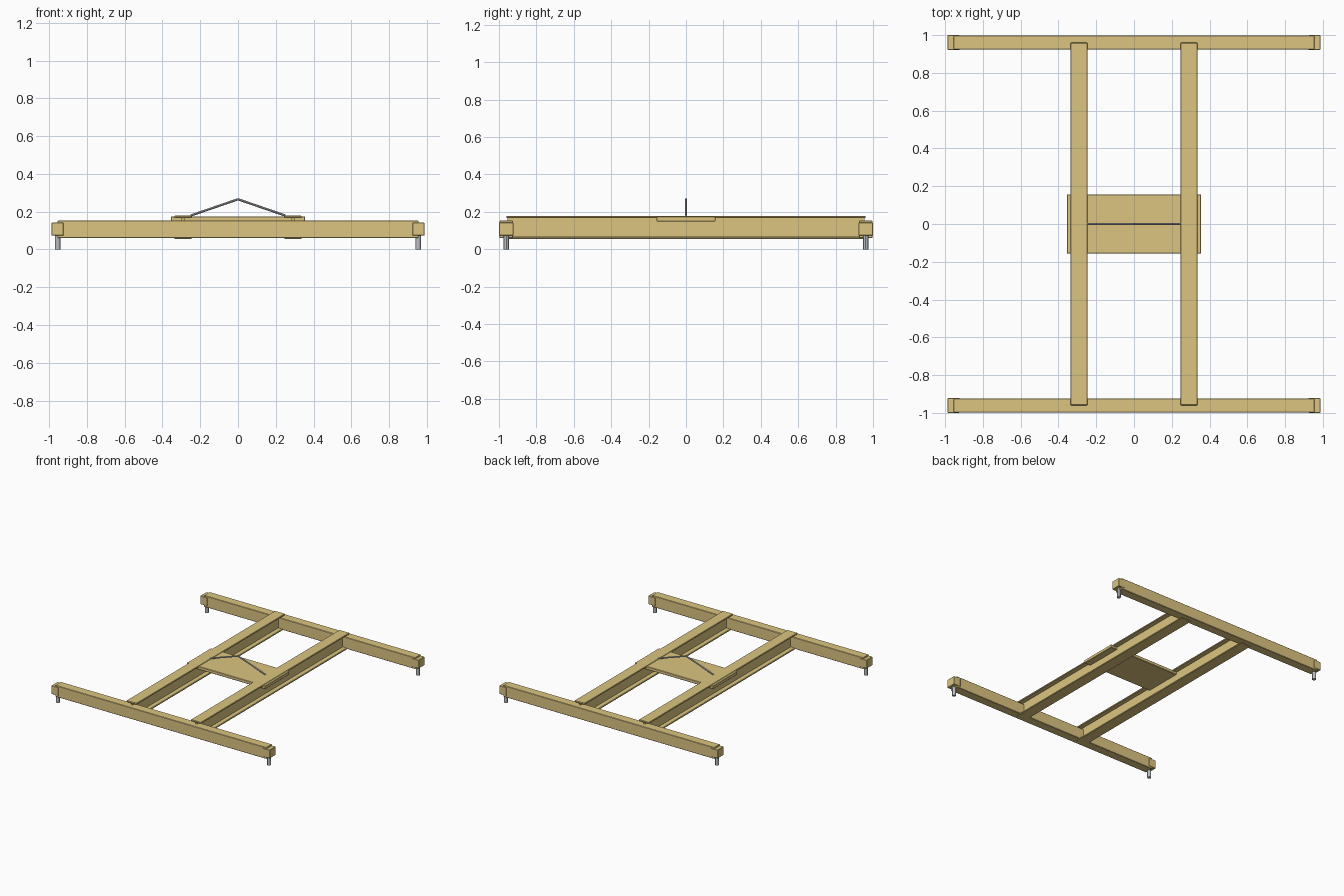
import bpy
from math import atan2, hypot
from mathutils import Vector

if "Cube" in bpy.data.objects:
    bpy.data.objects.remove(bpy.data.objects["Cube"])

gold = bpy.data.materials.new("gold_paint")
gold.diffuse_color = (0.72, 0.56, 0.22, 1)
gold.use_nodes = True
gold.node_tree.nodes["Principled BSDF"].inputs["Base Color"].default_value = gold.diffuse_color
steel = bpy.data.materials.new("steel")
steel.diffuse_color = (0.5, 0.52, 0.54, 1)
steel.use_nodes = True
steel.node_tree.nodes["Principled BSDF"].inputs["Base Color"].default_value = steel.diffuse_color


def box(name, lo, hi, bevel=0.003):
    lo, hi = Vector(lo), Vector(hi)
    bpy.ops.mesh.primitive_cube_add(size=1, location=(lo + hi) / 2)
    ob = bpy.context.object
    ob.name = name
    ob.scale = hi - lo
    bpy.ops.object.transform_apply(location=False, rotation=False, scale=True)
    ob.data.materials.append(gold)
    if bevel:
        mod = ob.modifiers.new("edge", 'BEVEL')
        mod.width = bevel
        mod.segments = 1
    return ob


def rod(name, a, b, radius, sides=12):
    a, b = Vector(a), Vector(b)
    d = b - a
    bpy.ops.mesh.primitive_cylinder_add(vertices=sides, radius=radius,
                                        depth=d.length, location=(a + b) / 2)
    ob = bpy.context.object
    ob.name = name
    ob.rotation_euler = (0, atan2(hypot(d.x, d.y) * (1 if d.x >= 0 else -1), d.z), 0)
    ob.data.materials.append(steel)
    bpy.ops.object.shade_smooth_by_angle()
    return ob


# Cross beams at both ends, with corner castings and locking pins
for sy, end in ((-1, "front"), (1, "back")):
    yc = sy * 0.961
    box(f"{end}_cross_beam", (-0.955, yc - 0.037, 0.06), (0.955, yc + 0.037, 0.153))
    for sx, side in ((-1, "left"), (1, "right")):
        xc = sx * 0.955
        box(f"{end}_{side}_corner_block", (xc - 0.032, yc - 0.039, 0.073),
            (xc + 0.032, yc + 0.039, 0.143))
        rod(f"{end}_{side}_lock_pin", (xc, yc, 0), (xc, yc, 0.08), 0.015)

# Long I-beams: two flanges and a web, with lifting sling leg
for sx, side in ((-1, "left"), (1, "right")):
    xc = sx * 0.291
    for part, z0, z1 in (("top", 0.167, 0.179), ("bottom", 0.055, 0.067)):
        box(f"{side}_beam_{part}_flange", (xc - 0.046, -0.96, z0), (xc + 0.046, 0.96, z1))
    box(f"{side}_beam_web", (xc - 0.008, -0.955, 0.06), (xc + 0.008, 0.955, 0.172), 0)
    rod(f"{side}_sling_leg", (sx * 0.25, 0, 0.18), (0, 0, 0.266), 0.006, 8)

# Centre plate under the sling
box("centre_plate", (-0.355, -0.157, 0.149), (0.355, 0.157, 0.175))
